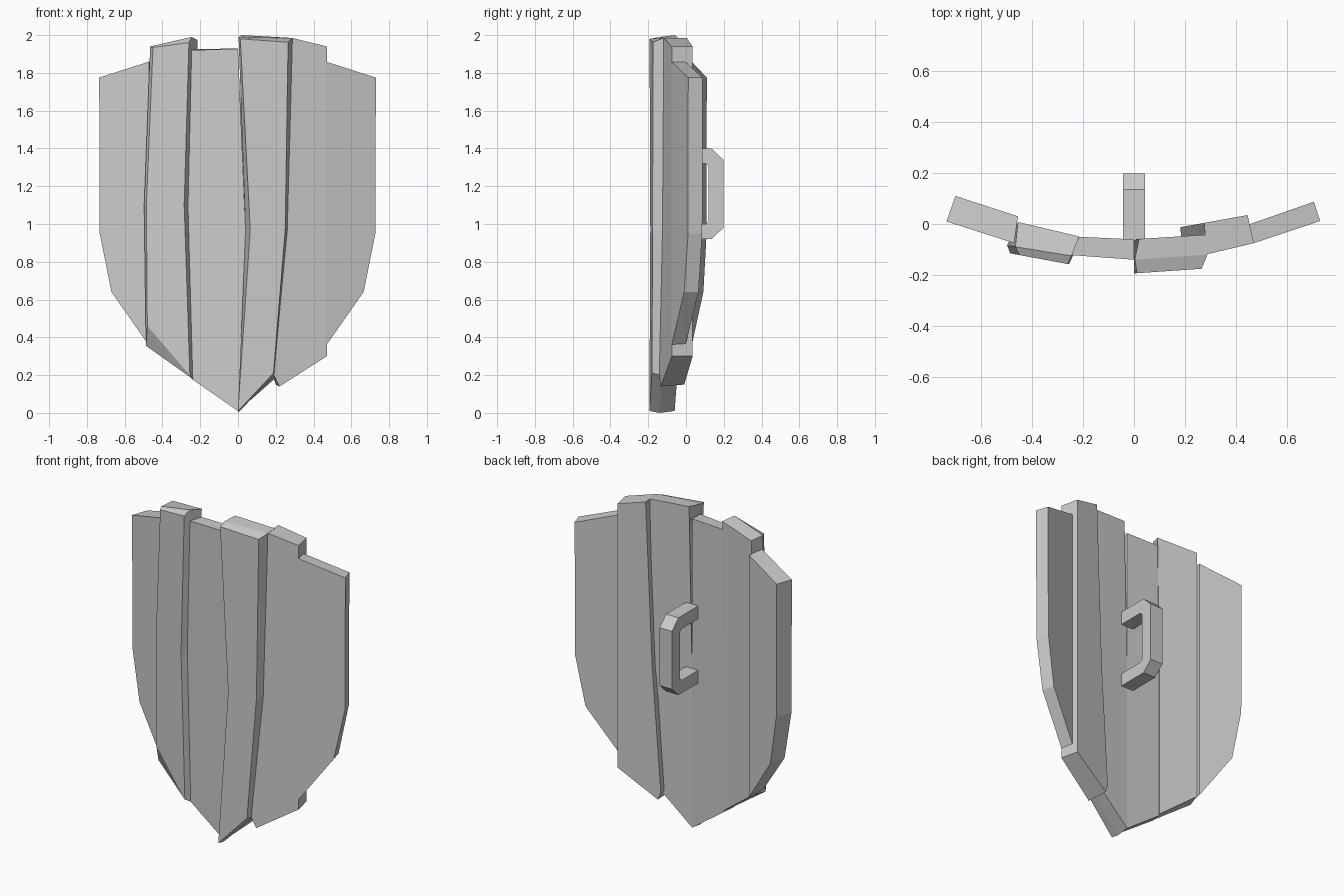
import bpy, bmesh


def loft(name, rings):
    """Closed solid through rings of equal point count (x, y, z)."""
    bm = bmesh.new()
    vs = [[bm.verts.new(p) for p in r] for r in rings]
    n = len(vs[0])
    bm.faces.new(vs[0])
    bm.faces.new(vs[-1])
    for a, b in zip(vs, vs[1:]):
        for i in range(n):
            j = (i + 1) % n
            bm.faces.new((a[i], a[j], b[j], b[i]))
    bmesh.ops.recalc_face_normals(bm, faces=bm.faces)
    me = bpy.data.meshes.new(name)
    bm.to_mesh(me)
    bm.free()
    ob = bpy.data.objects.new(name, me)
    bpy.context.collection.objects.link(ob)
    return ob


def ring(line, outline):
    """Front outline (x, z) laid on the upright plane seen as a line in plan."""
    x0, y0, x1, y1 = line
    return [(x, y0 + (x - x0) * (y1 - y0) / (x1 - x0), z) for x, z in outline]


# outer planks: left one sits a little further back and is thicker
def outer_outline(s, edge, low, inner):
    return [(s * x, z) for x, z in [(inner, 1.86), (edge, 1.775), (edge - .003, .95),
                                    (low, .64), (inner, .355)]]


loft("outer_plank_left", [
    ring((-.735, .01, -.46, -.078), outer_outline(-1, .735, .67, .47)),
    ring((-.70, .11, -.455, .03), outer_outline(-1, .70, .645, .455))])
loft("outer_plank_right", [
    ring((.47, -.075, .73, .012), outer_outline(1, .73, .665, .465)),
    ring((.455, 0, .705, .087), outer_outline(1, .705, .645, .445))])

# raised left plank with chamfered foot
loft("raised_plank_left", [
    ring((-.485, -.115, -.27, -.155),
         [(-.45, 1.935), (-.26, 1.96), (-.285, 1.1), (-.255, .2), (-.48, .46), (-.485, 1.1)]),
    ring((-.49, -.085, -.245, -.125),
         [(-.465, 1.94), (-.245, 1.99), (-.265, 1.1), (-.24, .18), (-.487, .355), (-.497, 1.1)]),
    ring((-.455, .008, -.21, -.05),
         [(-.455, 1.94), (-.215, 1.975), (-.225, 1.1), (-.225, .18), (-.455, .355), (-.455, 1.1)])])

# recessed centre plank
loft("centre_plank", [
    ring((-.245, -.122, 0, -.14),
         [(-.245, 1.92), (0, 1.928), (.04, .97), (0, .01), (-.245, .18), (-.268, 1.1)]),
    ring((-.22, -.05, 0, -.06),
         [(-.215, 1.925), (0, 1.93), (0, .97), (0, .01), (-.225, .17), (-.225, 1.1)])])

# raised right plank
loft("raised_plank_right", [
    ring((.01, -.193, .27, -.175),
         [(.012, 1.98), (.265, 1.962), (.25, .97), (.188, .21), (0, .01), (.065, .97)]),
    ring((0, -.14, .285, -.12),
         [(.003, 1.99), (.288, 1.985), (.262, .97), (.192, .2), (0, 0), (.04, .97)]),
    ring((0, -.06, .28, -.042),
         [(.02, 2.0), (.285, 1.985), (.255, .97), (.205, .19), (0, .01), (0, .97)])])

# inner right plank, standing proud at the back
loft("inner_plank_right", [
    ring((.28, -.12, .47, -.075),
         [(.285, 1.985), (.47, 1.94), (.47, .3), (.22, .14), (.19, .2), (.26, .97)]),
    ring((.185, -.012, .445, .035),
         [(.275, 1.985), (.445, 1.94), (.445, .3), (.2, .15), (.182, .2), (.235, .97)])])

# bracket handle on the back
profile = [(-.065, .92), (.135, .92), (.198, .98), (.198, 1.34), (.135, 1.4), (-.065, 1.4),
           (-.065, 1.32), (.105, 1.32), (.12, 1.305), (.12, 1.015), (.105, 1.0), (-.065, 1.0)]
loft("handle", [[(x, y, z) for y, z in profile] for x in (-.043, .043)])
